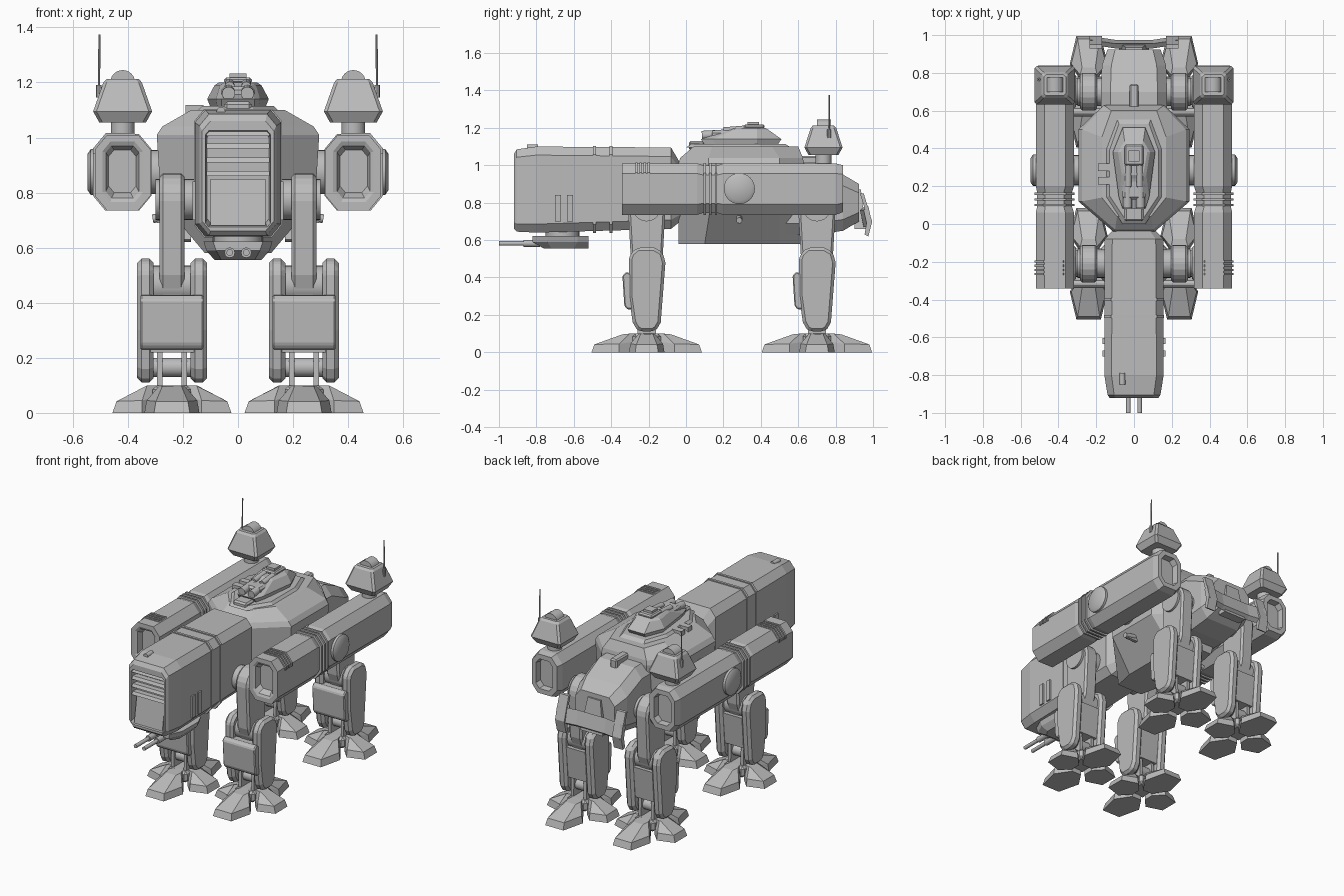
import bpy, bmesh, math
from mathutils import Matrix, Vector

grey = bpy.data.materials.new("hull_grey")
grey.diffuse_color = (0.5, 0.5, 0.5, 1)


def finish(name, bm, mirror=False, bevel=0, smooth=False):
    bmesh.ops.recalc_face_normals(bm, faces=bm.faces)
    me = bpy.data.meshes.new(name)
    bm.to_mesh(me)
    bm.free()
    me.materials.append(grey)
    ob = bpy.data.objects.new(name, me)
    bpy.context.collection.objects.link(ob)
    if smooth:
        for p in me.polygons:
            p.use_smooth = True
        me.set_sharp_from_angle(angle=math.radians(35))
    if bevel:
        b = ob.modifiers.new("bevel", 'BEVEL')
        b.width, b.segments = bevel, 1
    if mirror:
        ob.modifiers.new("mirror", 'MIRROR')
    return ob


def loft(name, rings, **kw):
    """Skin a stack of equal-length rings and cap both ends."""
    bm = bmesh.new()
    vs = [[bm.verts.new(p) for p in r] for r in rings]
    n = len(vs[0])
    for a, b in zip(vs, vs[1:]):
        for i in range(n):
            j = (i + 1) % n
            bm.faces.new((a[i], a[j], b[j], b[i]))
    bm.faces.new(vs[0])
    bm.faces.new(vs[-1])
    return finish(name, bm, **kw)


def box(name, x, y, z, **kw):
    return loft(name, [[(x[0], y[0], k), (x[1], y[0], k), (x[1], y[1], k), (x[0], y[1], k)] for k in z], **kw)


def cyl(name, p, q, r, r2=None, seg=24, **kw):
    p, q = Vector(p), Vector(q)
    d = q - p
    m = Matrix.Translation((p + q) / 2) @ d.to_track_quat('Z', 'Y').to_matrix().to_4x4()
    bm = bmesh.new()
    bmesh.ops.create_cone(bm, cap_ends=True, segments=seg, radius1=r,
                          radius2=r if r2 is None else r2, depth=d.length, matrix=m)
    return finish(name, bm, smooth=True, **kw)


def oct_y(y, x0, x1, z0, z1, c, cb=None):
    """Chamfered rectangle across the y axis."""
    cb = c if cb is None else cb
    return [(x0 + cb, y, z0), (x1 - cb, y, z0), (x1, y, z0 + cb * 1.2), (x1, y, z1 - c * 1.2),
            (x1 - c, y, z1), (x0 + c, y, z1), (x0, y, z1 - c * 1.2), (x0, y, z0 + cb * 1.2)]


def plan(z, y0, xf, ya, xa, yb, xb, y1, xr):
    """Symmetric eight-sided plan outline at height z."""
    half = [(xf, y0), (xa, ya), (xb, yb), (xr, y1)]
    return [(x, y, z) for x, y in half] + [(-x, y, z) for x, y in reversed(half)]


def side_prism(name, pts, x0, x1, **kw):
    return loft(name, [[(x, y, z) for y, z in pts] for x in (x0, x1)], **kw)


# Main hull with sloped belly and roof
loft("hull", [plan(.58, -.04, .09, .10, .12, .50, .12, .61, .10),
              plan(.77, -.04, .10, .13, .28, .50, .28, .62, .15),
              plan(1.01, -.04, .11, .12, .295, .50, .295, .63, .16),
              plan(1.04, -.03, .10, .12, .275, .50, .275, .625, .155),
              plan(1.10, .04, .09, .14, .17, .46, .17, .60, .12)])
loft("roof_plate", [plan(1.095, .0, .06, .14, .15, .40, .15, .56, .09),
                    plan(1.115, .03, .05, .15, .13, .39, .13, .53, .08)])
cyl("hull_bolt", (.2, .285, .725), (.31, .285, .705), .016, seg=12, mirror=True)
box("hull_bolt_tab", (.22, .295), (.275, .295), (.69, .71), mirror=True)
for y in (.23, .30):
    box("roof_box", (-.19, -.125), (y - .02, y + .02), (1.07, 1.118))

# Rear hull, spine, hatch and slanted tail bar
loft("rear_hull", [oct_y(.50, -.175, .175, .63, 1.02, .05), oct_y(.70, -.175, .175, .63, 1.015, .05),
                   oct_y(.84, -.17, .17, .65, .95, .05), oct_y(.925, -.14, .14, .70, .90, .04)])
box("spine", (-.025, .025), (.48, .74), (.99, 1.05), bevel=.008)
loft("rear_hatch", [[(-.08, .90, .66), (.08, .90, .66), (.08, .96, .66), (-.08, .96, .66)],
                    [(-.045, .90, .87), (.045, .90, .87), (.045, .935, .87), (-.045, .935, .87)]])
loft("tail_bar", [[(x, y + o, z) for y, z in ((.94, .76), (.965, .78), (.985, .69), (.96, .67))]
                  for x, o in ((-.235, .01), (-.1, -.01), (.1, -.01), (.235, .01))])
side_prism("tail_bar_end", [(.93, .85), (.95, .85), (.995, .70), (.975, .62), (.955, .63), (.97, .72)],
           .17, .235, mirror=True)

# Long head with recessed front grille
loft("head", [oct_y(-.03, -.11, .11, .70, 1.01, .03), oct_y(-.08, -.155, .155, .66, 1.095, .04),
              oct_y(-.80, -.157, .157, .64, 1.10, .038), oct_y(-.905, -.14, .14, .645, 1.085, .035),
              oct_y(-.92, -.13, .13, .66, 1.06, .03), oct_y(-.92, -.118, .118, .675, 1.025, .012),
              oct_y(-.87, -.112, .112, .69, 1.015, .012)])
for y in (-.49, -.40):
    loft("head_band", [oct_y(y - w, -.16, .16, .637, 1.104, .038) for w in (.008, -.008)])
for z in (.86, .91, .96, 1.005):
    side_prism("grille_slat", [(-.915, z), (-.905, z + .018), (-.86, z + .018), (-.86, z)], -.115, .115)
side_prism("grille_lower_panel", [(-.912, .68), (-.885, .85), (-.86, .85), (-.86, .68)], -.10, .10)
for y in (-.685, -.62):
    box("head_side_vent", (.15, .166), (y - .016, y + .016), (.70, .84), mirror=True)
cyl("head_lamp", (-.062, -.85, 1.095), (-.062, -.79, 1.095), .016, seg=12)

# Chin gun
cyl("chin_neck", (0, -.66, .60), (0, -.66, .66), .09)
loft("chin_turret", [plan(.555, -.76, .06, -.72, .085, -.60, .085, -.52, .06),
                     plan(.59, -.82, .08, -.74, .115, -.58, .115, -.52, .09),
                     plan(.622, -.82, .09, -.74, .125, -.58, .125, -.52, .10)])
cyl("chin_barrel", (.03, -1.0, .582), (.03, -.78, .582), .012, seg=12, mirror=True)
cyl("chin_barrel_sleeve", (.03, -.87, .582), (.03, -.78, .582), .019, seg=12, mirror=True)

# Roof turret
loft("roof_turret", [plan(1.11, .10, .06, .16, .075, .38, .10, .49, .055),
                     plan(1.14, .08, .06, .14, .08, .38, .112, .51, .06),
                     plan(1.19, .24, .05, .26, .065, .38, .085, .44, .05),
                     plan(1.20, .26, .04, .27, .05, .38, .07, .42, .04)])
box("turret_hatch", (-.05, .05), (.31, .42), (1.195, 1.218), bevel=.008)
box("turret_hatch_top", (-.03, .03), (.33, .39), (1.21, 1.232))
box("turret_gun_mount", (-.06, .06), (.13, .27), (1.13, 1.185), bevel=.012)
cyl("turret_gun", (.034, .085, 1.16), (.034, .26, 1.17), .024, seg=16, mirror=True)
cyl("turret_gun_rear", (.03, .20, 1.185), (.03, .32, 1.195), .018, seg=12, mirror=True)
box("turret_front_step", (-.05, .05), (.015, .10), (1.08, 1.13), bevel=.01)

# Side pods with recessed ends, ribs, and side discs
P = (.318, .52)
loft("side_pod", [oct_y(-.30, .37, .47, .80, .955, .02), oct_y(-.335, .36, .48, .78, .97, .02),
                  oct_y(-.342, .345, .493, .765, .985, .03), oct_y(-.342, *P, .735, 1.01, .045),
                  oct_y(.06, *P, .735, 1.01, .045), oct_y(.09, .328, .513, .745, 1.0, .043),
                  oct_y(.17, .328, .513, .745, 1.0, .043), oct_y(.20, *P, .735, 1.01, .045),
                  oct_y(.80, *P, .735, 1.01, .045), oct_y(.84, .33, .508, .75, 1.0, .04),
                  oct_y(.84, .36, .48, .78, .97, .025), oct_y(.80, .365, .475, .785, .965, .025)], mirror=True)
for y in (.10, .13, .16):
    loft("pod_ring", [oct_y(y + w, .314, .527, .735, 1.012, .045) for w in (-.006, .006)], mirror=True)
for y in (-.265, -.243, -.221, -.199):
    loft("pod_rib", [oct_y(y + w, .33, .526, .94, 1.016, .046, .001) for w in (-.006, .006)], mirror=True)
cyl("pod_disc", (.50, .285, .875), (.535, .285, .875), .083, mirror=True)
cyl("pod_disc_cap", (.535, .285, .875), (.547, .285, .875), .083, .065, mirror=True)
cyl("pod_axle", (.24, .285, .875), (.335, .285, .875), .08, mirror=True)

# Sensor turrets and antennas on the pods
cyl("sensor_neck", (.419, .735, 1.0), (.419, .735, 1.07), .043, mirror=True)


def sensor_ring(z, hx, hy, c=.012):
    return [(.419 + x, .735 + y, z) for x, y in
            ((-hx + c, -hy), (hx - c, -hy), (hx, -hy + c), (hx, hy - c),
             (hx - c, hy), (-hx + c, hy), (-hx, hy - c), (-hx, -hy + c))]


loft("sensor_head", [sensor_ring(1.055, .085, .08), sensor_ring(1.095, .107, .102),
                     sensor_ring(1.20, .07, .068), sensor_ring(1.213, .058, .056)], mirror=True)
cyl("sensor_dome", (.419, .70, 1.20), (.419, .775, 1.20), .045, mirror=True)
cyl("antenna_base", (.505, .765, 1.145), (.505, .765, 1.19), .01, seg=8, mirror=True)
cyl("antenna", (.505, .765, 1.18), (.503, .765, 1.375), .004, seg=8, mirror=True)

# Legs: one mirrored set per y position
LX = .24
shin = [(-.095, .50), (-.085, .53), (-.05, .56), (.04, .56), (.085, .535), (.10, .48),
        (.075, .16), (.055, .125), (.03, .11), (-.03, .11), (-.055, .125), (-.075, .16), (-.095, .30)]
for ly in (-.21, .70):
    cyl("hip_axle", (.12, ly, .775), (.30, ly, .775), .075, mirror=True)
    arc = [(ly + .1 * math.cos(a), .77 + .1 * math.sin(a))
           for a in (math.pi * i / 10 for i in range(11))]
    side_prism("upper_leg", arc + [(ly - .085, .50), (ly - .05, .40), (ly + .05, .40), (ly + .085, .50)],
               .195, .285, mirror=True, bevel=.012)
    pts = [(ly + y, z) for y, z in shin]
    for x0, x1 in ((.112, .172), (.306, .366)):
        side_prism("shin_plate", pts, x0, x1, mirror=True, bevel=.016)
    cyl("knee_axle", (.15, ly, .465), (.33, ly, .465), .07, mirror=True)
    side_prism("shin_core", [(ly - .10, .42), (ly + .08, .42), (ly + .06, .22), (ly - .08, .22)],
               .16, .32, mirror=True)
    side_prism("knee_guard", [(ly - .13, .41), (ly - .11, .43), (ly - .085, .42), (ly - .075, .23),
                              (ly - .105, .23), (ly - .12, .25)], .125, .355, mirror=True, bevel=.006)
    # Ankle struts and axle
    side_prism("ankle_strut", [(ly - .045, .25), (ly + .045, .25), (ly + .05, .05), (ly - .05, .05)],
               .185, .205, mirror=True)
    side_prism("ankle_strut", [(ly - .045, .25), (ly + .045, .25), (ly + .05, .05), (ly - .05, .05)],
               .275, .295, mirror=True)
    cyl("ankle_axle", (.15, ly, .165), (.33, ly, .165), .035, mirror=True)
    box("foot_core", (LX - .07, LX + .07), (ly - .075, ly + .075), (.03, .10), mirror=True, bevel=.015)

    # Four wedge toes in a cross
    for k in range(4):
        reach = .295 if k % 2 == 0 else .216
        wide = 1.0 if k % 2 == 0 else .95
        rot = Matrix.Translation((LX, ly, 0)) @ Matrix.Rotation(k * math.pi / 2, 4, 'Z')

        def toe(s, stations):
            return [rot @ Vector((x * s * wide, -y, z)) for x, y, z in stations]
        b, m = reach, reach * .5
        loft("toe", [toe(1, [(-.035, .05, 0), (.035, .05, 0), (.10, m, 0), (.065, b, 0), (-.065, b, 0), (-.10, m, 0)]),
                     toe(1, [(-.035, .05, .06), (.035, .05, .06), (.092, m, .045), (.058, b - .015, .042),
                             (-.058, b - .015, .042), (-.092, m, .045)]),
                     toe(1, [(-.03, .05, .10), (.03, .05, .10), (.045, .09, .10), (.035, reach * .44, .096),
                             (-.035, reach * .44, .096), (-.045, .09, .10)])], mirror=True)
